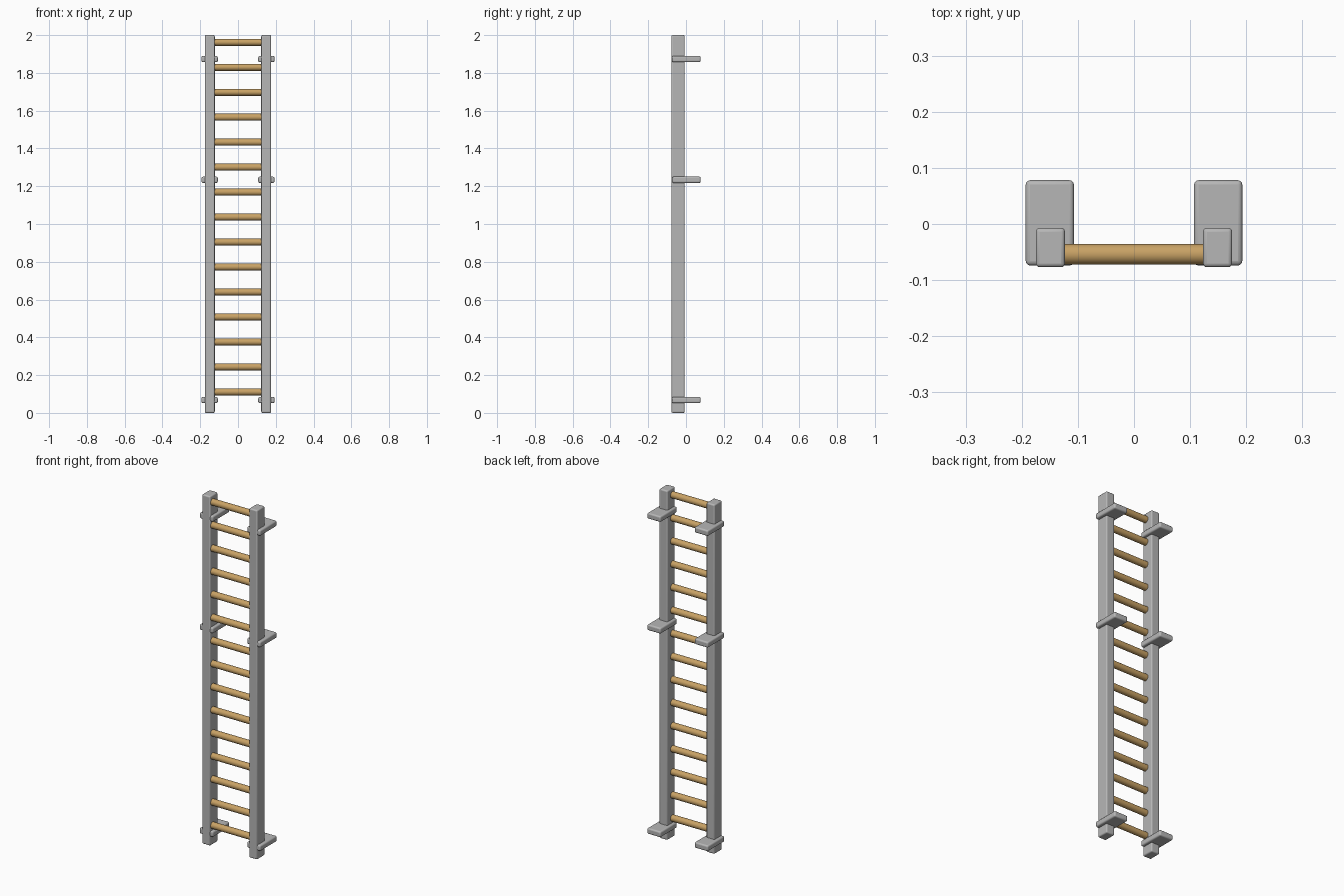
import bpy, math

if "Cube" in bpy.data.objects:
    bpy.data.objects.remove(bpy.data.objects["Cube"])


def material(name, rgb):
    m = bpy.data.materials.new(name)
    m.diffuse_color = (*rgb, 1)
    m.use_nodes = True
    m.node_tree.nodes["Principled BSDF"].inputs["Base Color"].default_value = m.diffuse_color
    return m


grey = material("grey metal", (0.47, 0.47, 0.47))
wood = material("light wood", (0.58, 0.36, 0.13))


def rounded_box(name, lo, hi, bevel):
    """Box between two corners with softly rounded edges."""
    centre = [(a + b) / 2 for a, b in zip(lo, hi)]
    bpy.ops.mesh.primitive_cube_add(size=1, location=centre)
    ob = bpy.context.object
    ob.name = name
    ob.scale = [b - a for a, b in zip(lo, hi)]
    bpy.ops.object.transform_apply(location=False, rotation=False, scale=True)
    mod = ob.modifiers.new("round edges", 'BEVEL')
    mod.width = bevel
    mod.segments = 3
    ob.data.materials.append(grey)
    bpy.ops.object.shade_smooth_by_angle(angle=math.radians(40))


for side, label in ((-1, "left"), (1, "right")):
    # Upright rail
    x0, x1 = sorted((side * 0.123, side * 0.175))
    rounded_box(f"{label}_rail", (x0, -0.077, 0), (x1, -0.007, 2), 0.007)
    # Wall brackets reaching backwards
    x0, x1 = sorted((side * 0.107, side * 0.193))
    for i, z in enumerate((0.068, 1.234, 1.873)):
        rounded_box(f"{label}_bracket_{i + 1}", (x0, -0.074, z - 0.0165),
                    (x1, 0.078, z + 0.0165), 0.008)

# Round wooden rungs
for i in range(15):
    bpy.ops.mesh.primitive_cylinder_add(
        vertices=24, radius=0.0185, depth=0.27,
        location=(0, -0.054, 0.111 + i * 0.1322),
        rotation=(0, math.pi / 2, 0))
    rung = bpy.context.object
    rung.name = f"rung_{i + 1}"
    rung.data.materials.append(wood)
    bpy.ops.object.shade_smooth_by_angle(angle=math.radians(40))
